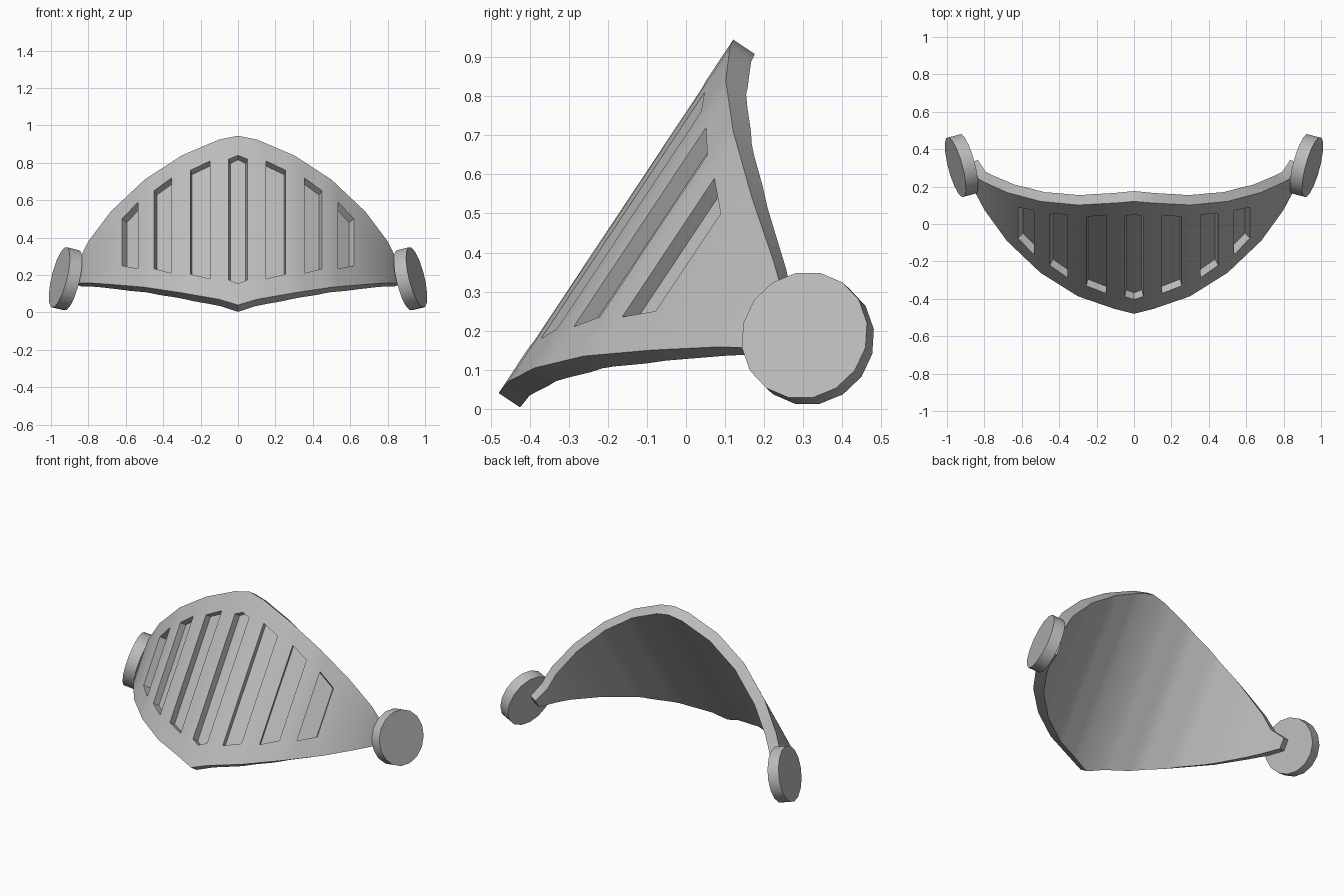
import bpy
import bmesh
import math
from mathutils import Vector

if "Cube" in bpy.data.objects:
    bpy.data.objects.remove(bpy.data.objects["Cube"])

grey = bpy.data.materials.new("plain_grey")
grey.use_nodes = True
grey.diffuse_color = (0.5, 0.5, 0.5, 1)
grey.node_tree.nodes["Principled BSDF"].inputs["Base Color"].default_value = (0.5, 0.5, 0.5, 1)

# The guard is a curved sheet swept along a leaning axis
ALONG = Vector((0, 0.553, 0.833))
INWARD = Vector((0, 0.833, -0.553))
THICK, RECESS = 0.066, 0.043

PROFILE = [(0, -.422), (.1, -.418), (.3, -.38), (.5, -.292), (.68, -.158), (.8, -.024), (.85, .055), (.895, .15)]
LOWER = [(0, .04), (.1, .07), (.3, .105), (.5, .135), (.68, .15), (.8, .158), (.895, .155)]
SLOT_LOW = [(0, .155), (.05, .175), (.15, .18), (.255, .205), (.355, .21), (.45, .235), (.535, .235), (.62, .25), (.895, .17)]
SLOT_TOP = [(0, .84), (.05, .82), (.15, .81), (.255, .76), (.355, .72), (.45, .65), (.535, .59), (.62, .5), (.895, .195)]
UPPER = [(0, .945), (.1, .925), (.3, .84), (.5, .71), (.68, .54), (.8, .38), (.85, .28), (.895, .21)]


def lookup(curve, x):
    """Straight-line interpolation, mirrored about x = 0."""
    x = abs(x)
    for (x0, v0), (x1, v1) in zip(curve, curve[1:]):
        if x <= x1 or (x1, v1) == curve[-1]:
            return v0 + (v1 - v0) * (x - x0) / (x1 - x0)


def outer_point(x, curve):
    n, z = lookup(PROFILE, x), lookup(curve, x)
    return Vector((x, 0, 0)) + INWARD * n + ALONG * ((z + 0.553 * n) / 0.833)


def inner_offset(x):
    h = 0.04
    slope = (lookup(PROFILE, x + h) - lookup(PROFILE, x - h)) / (2 * h)
    return (INWARD - Vector((slope, 0, 0))).normalized() * THICK


def finish(bm, name):
    bmesh.ops.recalc_face_normals(bm, faces=bm.faces)
    mesh = bpy.data.meshes.new(name)
    bm.to_mesh(mesh)
    bm.free()
    mesh.materials.append(grey)
    obj = bpy.data.objects.new(name, mesh)
    bpy.context.collection.objects.link(obj)
    bpy.ops.object.select_all(action='DESELECT')
    obj.select_set(True)
    bpy.context.view_layer.objects.active = obj
    bpy.ops.object.shade_smooth_by_angle(angle=math.radians(30))
    return obj


# Guard shell
half = sorted({p[0] for p in PROFILE + SLOT_LOW})
stations = [-x for x in reversed(half[1:])] + half
slots = [(-.05, .05)]
for a, b in ((.15, .255), (.355, .45), (.535, .62)):
    slots += [(a, b), (-b, -a)]

bm = bmesh.new()
outer = [[bm.verts.new(outer_point(x, c)) for c in (LOWER, SLOT_LOW, SLOT_TOP, UPPER)] for x in stations]
inner = [[bm.verts.new(outer_point(x, c) + inner_offset(x)) for c in (LOWER, UPPER)] for x in stations]
groups = {s: [] for s in slots}
for i in range(len(stations) - 1):
    o, p, q, r = outer[i], outer[i + 1], inner[i], inner[i + 1]
    for row in range(3):
        face = bm.faces.new((o[row], p[row], p[row + 1], o[row + 1]))
        mid = (stations[i] + stations[i + 1]) / 2
        for s in slots:
            if row == 1 and s[0] < mid < s[1]:
                groups[s].append(face)
    bm.faces.new((q[0], q[1], r[1], r[0]))
    bm.faces.new((o[0], q[0], r[0], p[0]))
    bm.faces.new((o[3], p[3], r[3 - 2], q[1]))
for k in (0, -1):
    bm.faces.new(outer[k] + inner[k][::-1])
bmesh.ops.recalc_face_normals(bm, faces=bm.faces)

# Recessed slots, pushed into the sheet
for s, faces in groups.items():
    push = sum((f.normal for f in faces), Vector()).normalized() * -RECESS
    new = bmesh.ops.extrude_face_region(bm, geom=faces)["geom"]
    bmesh.ops.delete(bm, geom=[f for f in faces if f.is_valid], context='FACES_ONLY')
    for v in new:
        if isinstance(v, bmesh.types.BMVert):
            v.co += push
            if s[0] == -s[1]:
                v.co.x *= 0.82
finish(bm, "guard_shell")

# Round side pivots
for side, name in ((1, "left_pivot"), (-1, "right_pivot")):
    axis = Vector((0.94 * side, -0.25, 0.23)).normalized()
    across = axis.cross(Vector((0, 0, 1))).normalized()
    up = across.cross(axis)
    centre = Vector((0.922 * side, 0.312, 0.18))
    bm = bmesh.new()
    rings = []
    for depth in (-0.035, 0.035):
        ring = []
        for k in range(16):
            a = (k + 0.5) * math.tau / 16
            ring.append(bm.verts.new(centre + axis * depth + (across * math.cos(a) + up * math.sin(a)) * 0.167))
        rings.append(ring)
        bm.faces.new(ring)
    for k in range(16):
        j = (k + 1) % 16
        bm.faces.new((rings[0][k], rings[0][j], rings[1][j], rings[1][k]))
    finish(bm, name)
